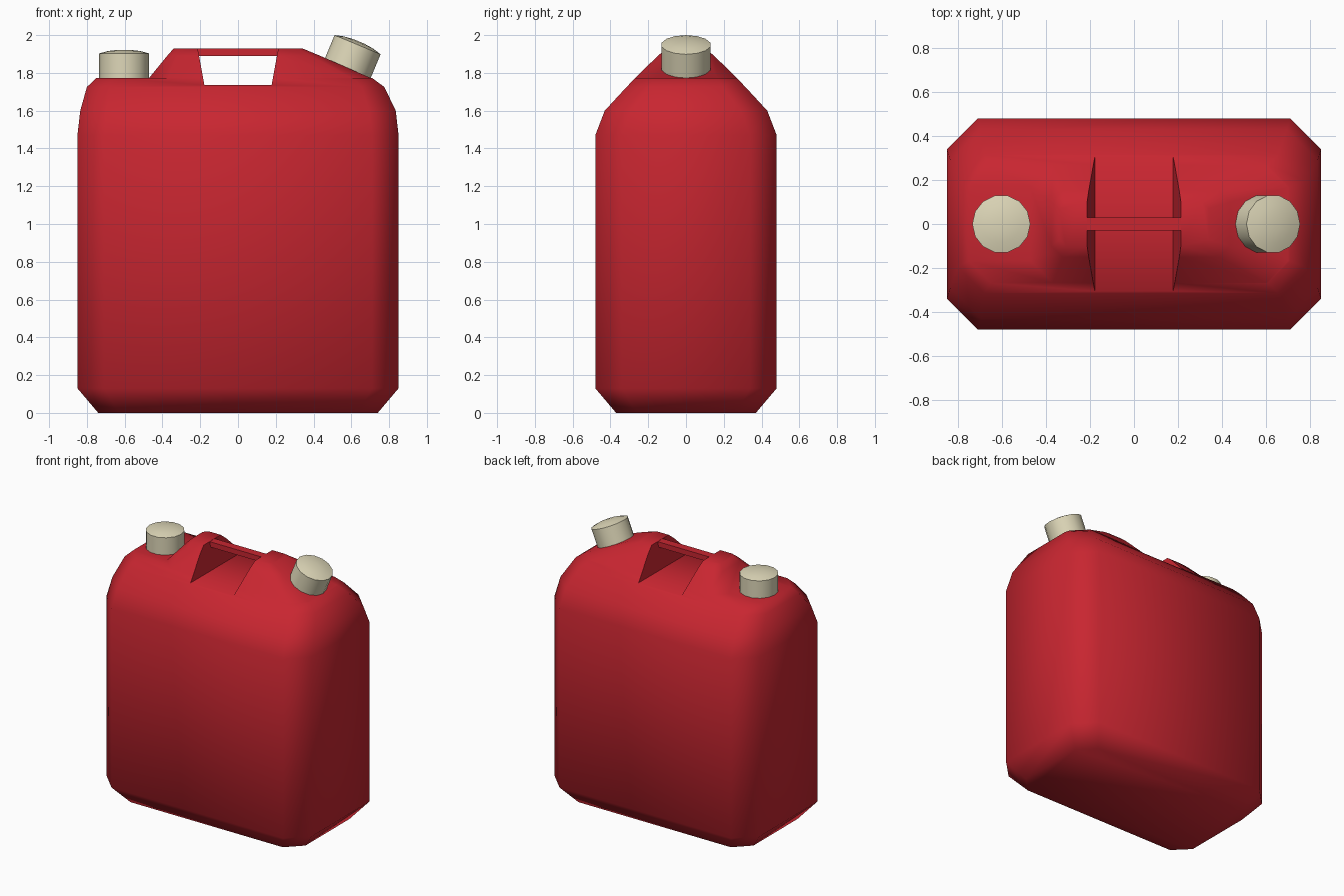
import bpy, bmesh, math
from mathutils import Vector, Matrix

if "Cube" in bpy.data.objects:
    bpy.data.objects.remove(bpy.data.objects["Cube"])


def material(name, rgb):
    m = bpy.data.materials.new(name)
    m.diffuse_color = (*rgb, 1)
    m.use_nodes = True
    m.node_tree.nodes["Principled BSDF"].inputs["Base Color"].default_value = m.diffuse_color
    return m


RED = material("red plastic", (0.58, 0.019, 0.03))
CREAM = material("cream plastic", (0.73, 0.68, 0.48))


def loft(name, rings, mat):
    """Skin a stack of closed rings and cap both ends."""
    bm = bmesh.new()
    loops = [[bm.verts.new(p) for p in ring] for ring in rings]
    n = len(loops[0])
    for a, b in zip(loops, loops[1:]):
        for i in range(n):
            j = (i + 1) % n
            bm.faces.new((a[i], a[j], b[j], b[i]))
    bm.faces.new(loops[0][::-1])
    bm.faces.new(loops[-1])
    bmesh.ops.recalc_face_normals(bm, faces=bm.faces)
    mesh = bpy.data.meshes.new(name)
    bm.to_mesh(mesh)
    bm.free()
    mesh.materials.append(mat)
    ob = bpy.data.objects.new(name, mesh)
    bpy.context.collection.objects.link(ob)
    return ob


def octagon(z, x0, x1, y, c):
    return [(x0 + c, -y, z), (x1 - c, -y, z), (x1, -y + c, z), (x1, y - c, z),
            (x1 - c, y, z), (x0 + c, y, z), (x0, y - c, z), (x0, -y + c, z)]


def rect(z, x, y):
    return [(-x, -y, z), (x, -y, z), (x, y, z), (-x, y, z)]


def activate(ob):
    bpy.ops.object.select_all(action='DESELECT')
    ob.select_set(True)
    bpy.context.view_layer.objects.active = ob


def smooth(ob, degrees):
    activate(ob)
    bpy.ops.object.shade_smooth_by_angle(angle=math.radians(degrees))


# Canister body with a shelf on the left and a raised hump for the handle
body = loft("canister_body", [octagon(*r) for r in (
    (0.0, -0.74, 0.74, 0.37, 0.11),
    (0.13, -0.85, 0.85, 0.48, 0.14),
    (1.47, -0.85, 0.85, 0.48, 0.14),
    (1.60, -0.835, 0.835, 0.43, 0.14),
    (1.725, -0.80, 0.775, 0.315, 0.12),
    (1.773, -0.75, 0.71, 0.268, 0.10),
    (1.774, -0.47, 0.70, 0.267, 0.10),
    (1.89, -0.375, 0.436, 0.15, 0.05),
    (1.93, -0.34, 0.34, 0.10, 0.03))], RED)

# Hand recess cut straight through under the handle
cutter = loft("recess_cutter", [rect(1.735, 0.178, 0.6), rect(1.89, 0.206, 0.6),
                                rect(2.0, 0.226, 0.6)], RED)
cutter.hide_render = True
mod = body.modifiers.new("recess", 'BOOLEAN')
mod.operation = 'DIFFERENCE'
mod.solver = 'EXACT'
mod.object = cutter
activate(body)
bpy.ops.object.modifier_apply(modifier=mod.name)
bpy.data.objects.remove(cutter)
smooth(body, 55)

# Handle bar bridging the recess
bar = loft("handle_bar", [rect(1.89, 0.235, 0.03), rect(1.929, 0.235, 0.03)], RED)
smooth(bar, 30)


# Domed screw caps: one upright, one tilted on the slope
def cap(name, base, tilt):
    def ring(r, z):
        return [(r * math.cos(a), r * math.sin(a), z)
                for a in (math.tau * i / 14 for i in range(14))]
    ob = loft(name, [ring(0.132, -0.015), ring(0.132, 0.13),
                     ring(0.085, 0.143), ring(0.03, 0.149)], CREAM)
    ob.data.transform(Matrix.Translation(Vector(base)) @ Matrix.Rotation(tilt, 4, 'Y'))
    smooth(ob, 50)


cap("vent_cap", (-0.603, 0, 1.773), 0)
cap("spout_cap", (0.583, 0, 1.829), math.radians(22.6))
